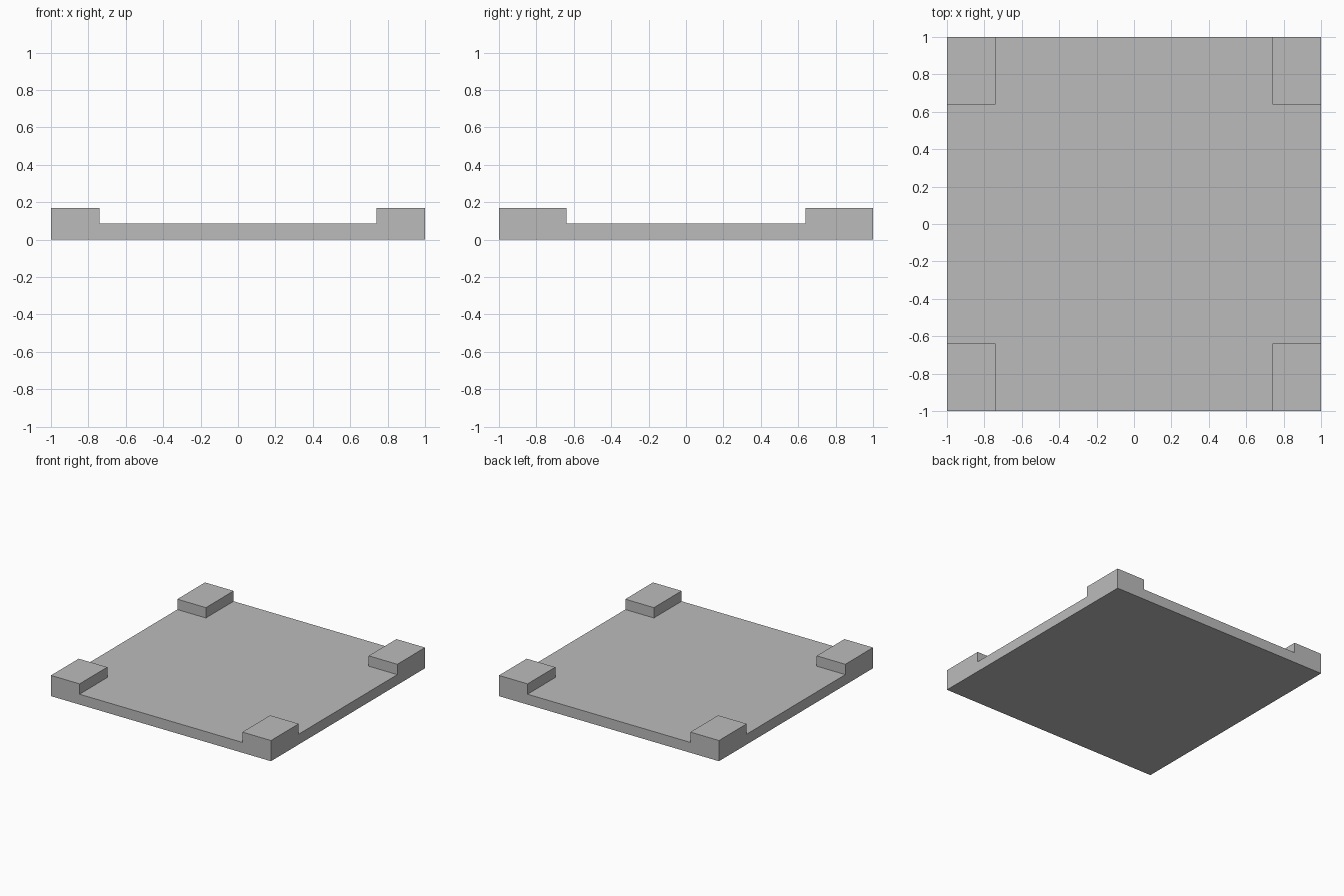
import bpy
import bmesh
from math import radians
from mathutils import Matrix, Vector

cube = bpy.data.objects.get("Cube")
if cube:
    bpy.data.objects.remove(cube, do_unlink=True)

SLAB_H, TOP_H = 0.085, 0.17
INNER_X, INNER_Y = 0.74, 0.64

# Plain grey material
grey = bpy.data.materials.new("plain_grey")
grey.use_nodes = True
colour = (0.5, 0.5, 0.5, 1)
grey.diffuse_color = colour
grey.node_tree.nodes["Principled BSDF"].inputs["Base Color"].default_value = colour

# Square slab
bm = bmesh.new()
bmesh.ops.create_cube(bm, size=1, matrix=Matrix.Translation((0, 0, SLAB_H / 2))
                      @ Matrix.Diagonal((2, 2, SLAB_H, 1)))

# Cut lines that mark out the corners
for axis, inner in ((Vector((1, 0, 0)), INNER_X), (Vector((0, 1, 0)), INNER_Y)):
    for side in (-1, 1):
        bmesh.ops.bisect_plane(bm, geom=bm.verts[:] + bm.edges[:] + bm.faces[:],
                               plane_co=axis * inner * side, plane_no=axis)

# Raised corner blocks
bm.normal_update()
corners = []
for face in bm.faces:
    c = face.calc_center_median()
    if face.normal.z > 0.9 and abs(c.x) > INNER_X and abs(c.y) > INNER_Y:
        corners.append(face)
raised = bmesh.ops.extrude_face_region(bm, geom=corners)["geom"]
bmesh.ops.translate(bm, vec=(0, 0, TOP_H - SLAB_H),
                    verts=[v for v in raised if isinstance(v, bmesh.types.BMVert)])
bmesh.ops.delete(bm, geom=[f for f in corners if f.is_valid], context="FACES_ONLY")

# Merge flat areas and finish
bmesh.ops.dissolve_limit(bm, angle_limit=radians(1), verts=bm.verts[:], edges=bm.edges[:])
bmesh.ops.recalc_face_normals(bm, faces=bm.faces[:])
mesh = bpy.data.meshes.new("base_plate")
bm.to_mesh(mesh)
bm.free()
mesh.materials.append(grey)
plate = bpy.data.objects.new("base_plate", mesh)
bpy.context.collection.objects.link(plate)
